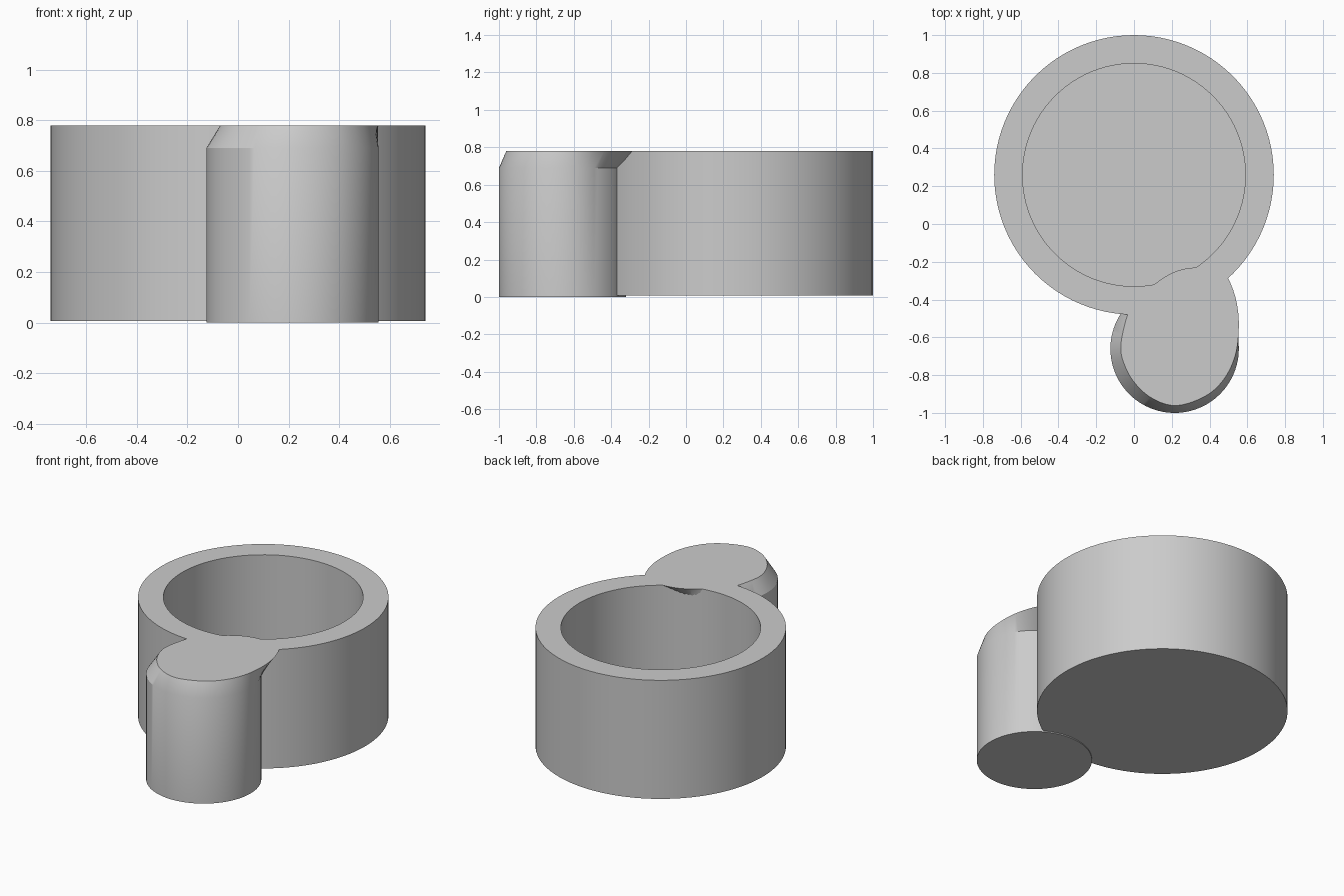
import bpy, bmesh, math
from mathutils import Vector

cube = bpy.data.objects.get("Cube")
if cube:
    bpy.data.objects.remove(cube, do_unlink=True)

grey = bpy.data.materials.new("plain grey")
grey.use_nodes = True
colour = (0.6, 0.6, 0.6, 1)
grey.diffuse_color = colour
grey.node_tree.nodes["Principled BSDF"].inputs["Base Color"].default_value = colour

TOP = 0.78
SIDES = 96


def circle(centre, radius, z):
    step = math.tau / SIDES
    return [Vector((centre[0] + radius * math.cos(i * step),
                    centre[1] + radius * math.sin(i * step), z)) for i in range(SIDES)]


def loft(name, rings):
    """Skin a stack of equal rings and close both ends."""
    bm = bmesh.new()
    loops = [[bm.verts.new(p) for p in ring] for ring in rings]
    for low, high in zip(loops, loops[1:]):
        for i in range(len(low)):
            j = (i + 1) % len(low)
            bm.faces.new((low[i], low[j], high[j], high[i]))
    bm.faces.new(loops[0][::-1])
    bm.faces.new(loops[-1])
    bmesh.ops.recalc_face_normals(bm, faces=bm.faces)
    mesh = bpy.data.meshes.new(name)
    bm.to_mesh(mesh)
    bm.free()
    mesh.materials.append(grey)
    obj = bpy.data.objects.new(name, mesh)
    bpy.context.collection.objects.link(obj)
    bpy.ops.object.select_all(action="DESELECT")
    obj.select_set(True)
    bpy.context.view_layer.objects.active = obj
    bpy.ops.object.shade_smooth_by_angle(angle=math.radians(30))
    return obj


def smooth_outline(points, z):
    """Closed spline through the points, resampled by direction from their middle."""
    n, dense = len(points), []
    for i in range(n):
        a, b, c, d = (Vector(points[(i + k) % n]) for k in (-1, 0, 1, 2))
        for s in range(20):
            t = s / 20
            dense.append(b + (c - a) * t / 2 + (a * 2 - b * 5 + c * 4 - d) * t * t / 2
                         + (b * 3 - a - c * 3 + d) * t ** 3 / 2)
    middle = Vector(POST)
    ring = []
    for i in range(SIDES):
        angle = i * math.tau / SIDES
        ray = Vector((math.cos(angle), math.sin(angle)))
        p = max(dense, key=lambda q: (q - middle).normalized().dot(ray))
        ring.append(Vector((p.x, p.y, z)))
    return ring


# Round cup: outer wall, rim, inner wall and floor
CUP = (0, 0.26)
loft("cup", [circle(CUP, 0.74, 0.007), circle(CUP, 0.74, TOP),
             circle(CUP, 0.59, TOP), circle(CUP, 0.59, 0.04)])

# Post beside the cup, flaring at the top into a leaning cap that joins the rim
POST = (0.215, -0.66)
CAP = [(-0.07, -0.65), (-0.03, -0.47), (0.03, -0.385), (0.12, -0.31), (0.2, -0.26),
       (0.28, -0.235), (0.38, -0.23), (0.46, -0.245), (0.5, -0.29), (0.54, -0.4),
       (0.555, -0.53), (0.54, -0.68), (0.49, -0.8), (0.41, -0.89), (0.3, -0.945),
       (0.2, -0.96), (0.1, -0.925), (0.02, -0.86), (-0.04, -0.77)]
loft("post_with_cap", [circle(POST, 0.34, 0), circle(POST, 0.34, 0.69),
                       smooth_outline(CAP, TOP)])
